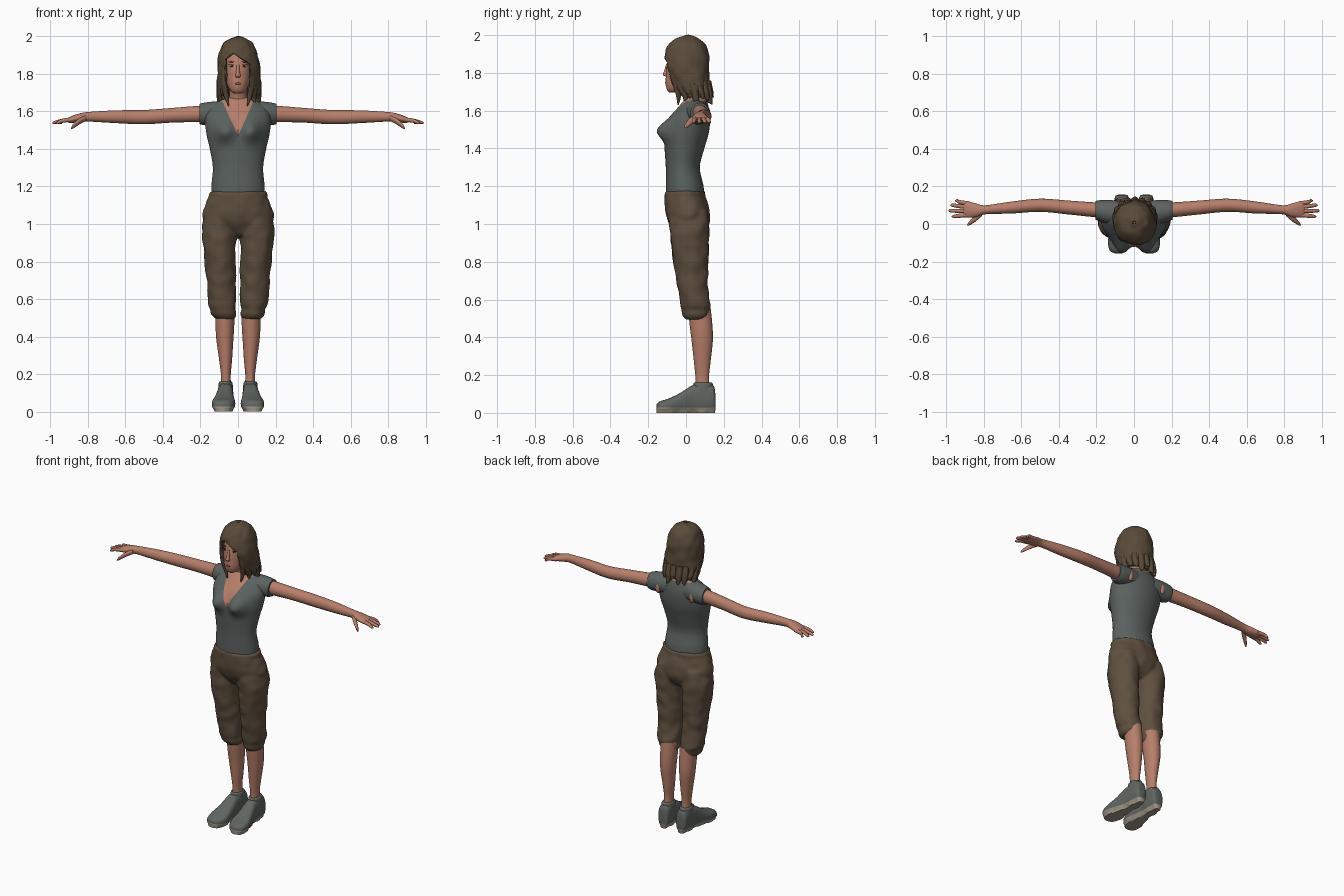
import bpy, bmesh, math
from mathutils import Vector, Matrix, noise

cube = bpy.data.objects.get("Cube")
if cube:
    bpy.data.objects.remove(cube, do_unlink=True)


def material(name, color):
    mat = bpy.data.materials.new(name)
    mat.use_nodes = True
    mat.diffuse_color = (*color, 1)
    mat.node_tree.nodes["Principled BSDF"].inputs["Base Color"].default_value = (*color, 1)
    return mat


SKIN = material("skin", (.47, .21, .145))
SHIRT = material("grey green shirt", (.105, .124, .114))
TROUSERS = material("brown trousers", (.115, .08, .05))
HAIR = material("brown hair", (.1, .07, .042))
SHOE = material("grey shoe", (.115, .132, .12))
SOLE = material("pale sole", (.36, .32, .25))
DARK = material("dark eye", (.02, .015, .012))
WHITE = material("eye white", (.45, .4, .36))
LIP = material("lip", (.33, .1, .085))


def spline(a, b, c, d, t):
    """Smooth blend between rows b and c."""
    return [.5 * (2 * q + (r - p) * t + (2 * p - 5 * q + 4 * r - s) * t * t
                  + (3 * q - p - 3 * r + s) * t ** 3) for p, q, r, s in zip(a, b, c, d)]


def tube(bm, rows, axis="z", side=1, sides=32, steps=5, power=2, caps=True):
    """Loft rows of (position on axis, two centre values, two radii)."""
    last = len(rows) - 1
    path = []
    for i in range(last):
        quad = [rows[max(0, min(last, i + k))] for k in (-1, 0, 1, 2)]
        path += [spline(*quad, k / steps) for k in range(steps)]
    path.append(rows[-1])
    rings = []
    for t, c, d, ra, rb in path:
        ring = []
        for k in range(sides):
            ang = math.tau * k / sides
            ca, sa = math.cos(ang), math.sin(ang)
            u = c + max(ra, .002) * math.copysign(abs(ca) ** (2 / power), ca)
            v = d + max(rb, .002) * math.copysign(abs(sa) ** (2 / power), sa)
            co = {"x": (t, u, v), "y": (u, t, v), "z": (u, v, t)}[axis]
            ring.append(bm.verts.new((co[0] * side, co[1], co[2])))
        rings.append(ring)
    for a, b in zip(rings, rings[1:]):
        for k in range(sides):
            n = (k + 1) % sides
            bm.faces.new((a[k], a[n], b[n], b[k]))
    if caps:
        bm.faces.new(rings[0])
        bm.faces.new(rings[-1])
    bmesh.ops.recalc_face_normals(bm, faces=bm.faces)


def wobble(bm, amount, scale):
    bm.normal_update()
    for v in bm.verts:
        v.co += v.normal * amount * noise.noise(Vector((v.co.x, v.co.y, v.co.z)) * scale)


def cut(bm, point, normal):
    bmesh.ops.bisect_plane(bm, geom=bm.verts[:] + bm.edges[:] + bm.faces[:],
                           plane_co=point, plane_no=normal)


def finish(name, bm, *mats, rule=None):
    """Turn the mesh into a smooth object, choosing colours by a face rule."""
    mesh = bpy.data.meshes.new(name)
    if rule:
        for f in bm.faces:
            f.material_index = rule(f.calc_center_median())
    bm.to_mesh(mesh)
    bm.free()
    for mat in mats:
        mesh.materials.append(mat)
    ob = bpy.data.objects.new(name, mesh)
    bpy.context.collection.objects.link(ob)
    bpy.ops.object.select_all(action="DESELECT")
    ob.select_set(True)
    bpy.context.view_layer.objects.active = ob
    bpy.ops.object.shade_smooth_by_angle(angle=math.radians(50))
    return ob


def ball(name, mat, centre, radii):
    bm = bmesh.new()
    bmesh.ops.create_uvsphere(bm, u_segments=20, v_segments=12, radius=1,
                              matrix=Matrix.Translation(centre) @ Matrix.Diagonal((*radii, 1)))
    return finish(name, bm, mat)


# Shirt: torso with bust, cap sleeves and an open neckline
bm = bmesh.new()
tube(bm, [(1.13, 0, -.005, .14, .1), (1.2, 0, -.007, .142, .1), (1.3, 0, -.017, .134, .09),
          (1.4, 0, -.008, .15, .105), (1.48, 0, .005, .168, .115), (1.56, 0, .02, .175, .108),
          (1.62, 0, .04, .15, .08), (1.66, 0, .05, .095, .055), (1.675, 0, .05, .05, .04)], sides=56)
for v in bm.verts:
    if v.co.y < 0:
        v.co.y -= .058 * math.exp(-((abs(v.co.x) - .07) / .048) ** 2 - ((v.co.z - 1.495) / .052) ** 2)
for side in (1, -1):
    tube(bm, [(.06, .06, 1.59, .06, .065), (.13, .063, 1.59, .064, .063),
              (.18, .07, 1.587, .057, .06), (.205, .073, 1.587, .05, .054)], "x", side)
for s in (1, -1):
    cut(bm, (0, 0, 1.47), (s, 0, -.45))
cut(bm, (0, 0, 1.65), (0, 0, 1))


def neckline(c):
    front = c.y < .04 and abs(c.x) < .45 * (c.z - 1.47)
    return int(front or (c.z > 1.65 and abs(c.x) < .09))


finish("shirt", bm, SHIRT, SKIN, rule=neckline)

# Trousers: hips and two legs fused into one cloth
bm = bmesh.new()
tube(bm, [(.93, 0, .02, .03, .05), (.96, 0, .02, .12, .085), (1.03, 0, .013, .188, .115),
          (1.1, 0, .002, .176, .113), (1.145, 0, -.004, .157, .108), (1.16, 0, -.004, .158, .109),
          (1.175, 0, -.005, .15, .104)], sides=48)
for side in (1, -1):
    tube(bm, [(1.07, .095, .015, .075, .098), (.97, .1, .02, .094, .105), (.88, .099, .021, .087, .099),
              (.75, .092, .029, .08, .087), (.65, .088, .038, .076, .08), (.57, .084, .05, .074, .08),
              (.545, .081, .052, .066, .073), (.52, .077, .053, .067, .07),
              (.495, .072, .056, .05, .055)], side=side)
wobble(bm, .008, 17)
trousers = finish("trousers", bm, TROUSERS)
fuse = trousers.modifiers.new("fuse", "REMESH")
fuse.mode = "VOXEL"
fuse.voxel_size = .008
fuse.use_smooth_shade = True
soft = trousers.modifiers.new("soften", "SMOOTH")
soft.iterations = 4

for side, word in ((1, "left"), (-1, "right")):
    # Arm and palm
    bm = bmesh.new()
    tube(bm, [(.12, .07, 1.585, .045, .048), (.2, .075, 1.587, .04, .044), (.35, .088, 1.58, .037, .039),
              (.5, .1, 1.57, .035, .038), (.65, .088, 1.572, .032, .034), (.79, .076, 1.572, .024, .026),
              (.84, .073, 1.567, .036, .024), (.89, .078, 1.557, .044, .018),
              (.91, .08, 1.553, .036, .011)], "x", side)
    # Four fingers and a thumb
    for y0, y1, tip in ((.11, .124, .955), (.09, .1, .98), (.069, .071, .99), (.048, .04, .972)):
        tube(bm, [(.88, y0, 1.557, .011, .012), (.93, (y0 + y1) / 2, 1.552, .011, .011),
                  (tip - .012, y1, 1.541, .009, .009), (tip, y1, 1.538, .002, .002)], "x", side, 12)
    tube(bm, [(.81, .055, 1.565, .012, .015), (.845, .03, 1.548, .017, .016),
              (.878, .004, 1.522, .011, .012), (.89, -.006, 1.51, .003, .003)], "x", side, 12)
    finish(word + "_arm", bm, SKIN)

    # Lower leg
    bm = bmesh.new()
    tube(bm, [(.56, .07, .07, .052, .06), (.46, .07, .08, .05, .06), (.38, .07, .086, .045, .056),
              (.27, .066, .086, .034, .044), (.19, .065, .086, .026, .036),
              (.11, .065, .09, .03, .038)], side=side)
    finish(word + "_lower_leg", bm, SKIN)

    # Shoe with pale sole
    bm = bmesh.new()
    tube(bm, [(.157, .065, .05, .018, .03), (.145, .065, .077, .036, .068), (.09, .066, .08, .041, .075),
              (.035, .068, .077, .043, .07), (-.03, .073, .056, .053, .05), (-.09, .077, .041, .062, .036),
              (-.14, .082, .033, .048, .027), (-.157, .083, .028, .018, .015)], "y", side, power=2.6)
    for v in bm.verts:
        v.co.z = max(v.co.z, 0)
        if v.co.z < .04:
            v.co.z *= .9
    for v in bm.verts:
        if v.co.z < .014:
            v.co.z = 0
    cut(bm, (0, 0, .028), (0, 0, 1))
    finish(word + "_shoe", bm, SHOE, SOLE, rule=lambda c: int(c.z < .028))

    # Collar around the ankle
    bm = bmesh.new()
    tube(bm, [(.1, .066, .088, .041, .057), (.15, .066, .09, .037, .052), (.16, .066, .09, .031, .046)], side=side)
    finish(word + "_shoe_collar", bm, SHOE)

    # Eye, brow and bare shoulder patch
    ball(word + "_eye", WHITE, (side * .032, -.088, 1.843), (.014, .006, .006))
    ball(word + "_iris", DARK, (side * .032, -.0915, 1.843), (.007, .004, .006))
    ball(word + "_lash", DARK, (side * .033, -.09, 1.849), (.017, .006, .0025))
    ball(word + "_brow", HAIR, (side * .035, -.089, 1.865), (.019, .006, .003))
    ball(word + "_back_patch", SKIN, (side * .125, .117, 1.575), (.017, .012, .036))

# Head and neck
bm = bmesh.new()
tube(bm, [(1.695, 0, -.068, .018, .018), (1.71, 0, -.055, .04, .045), (1.74, 0, -.034, .057, .074),
          (1.79, 0, -.014, .071, .092), (1.85, 0, 0, .077, .1), (1.92, 0, .01, .073, .092),
          (1.97, 0, .01, .04, .05)], sides=40)
tube(bm, [(1.6, 0, .045, .06, .05), (1.66, 0, .048, .05, .046), (1.71, 0, .035, .044, .046),
          (1.77, 0, .02, .046, .05)])
tube(bm, [(1.85, 0, -.094, .008, .01), (1.81, 0, -.104, .01, .012), (1.79, 0, -.108, .014, .014),
          (1.78, 0, -.1, .009, .008)], sides=16)
finish("head", bm, SKIN)
ball("lips", LIP, (0, -.1, 1.749), (.02, .011, .007))

# Hair cap, cut open around the face
bm = bmesh.new()
tube(bm, [(2.0, 0, .005, .01, .01), (1.985, 0, .005, .05, .055), (1.95, 0, .005, .086, .096),
          (1.88, .002, .003, .109, .12), (1.8, .005, .008, .115, .116), (1.72, .006, .028, .117, .1),
          (1.67, .006, .05, .1, .075)], sides=64, caps=False)
wobble(bm, .007, 22)
for s in (1, -1):
    cut(bm, (s * .066, 0, 0), (1, 0, 0))
    cut(bm, (-.025, 0, 1.91), (s * .6, 0, 1))
opening = [f for f in bm.faces for c in [f.calc_center_median()]
           if c.y < 0 and abs(c.x) < .066 and c.z < 1.91 - .6 * abs(c.x + .025)]
bmesh.ops.delete(bm, geom=opening, context="FACES")
hair = finish("hair", bm, HAIR)
shell = hair.modifiers.new("thickness", "SOLIDIFY")
shell.thickness = .014
shell.offset = -1

# Loose locks round the hem of the hair, flicking outwards
bm = bmesh.new()
for k in range(13):
    ang = math.radians(-40 + k * 260 / 12)
    ca, sa = math.cos(ang), math.sin(ang)
    end = 1.65 + .02 * math.sin(k * 2.3)
    tube(bm, [(1.76, .005 + .1 * ca, .02 + .095 * sa, .02, .018),
              (1.7, .005 + .099 * ca, .04 + .085 * sa, .022, .02),
              (end + .02, .005 + .1 * ca, .05 + .08 * sa, .016, .015),
              (end, .005 + .11 * ca, .05 + .095 * sa, .003, .003)], sides=12)
for side in (1, -1):
    tube(bm, [(1.84, side * .074, -.068, .012, .016), (1.75, side * .074, -.055, .014, .016),
              (1.68, side * .062, -.04, .013, .013), (1.63, side * .05, -.042, .003, .003)], sides=12)
finish("hair_locks", bm, HAIR)
